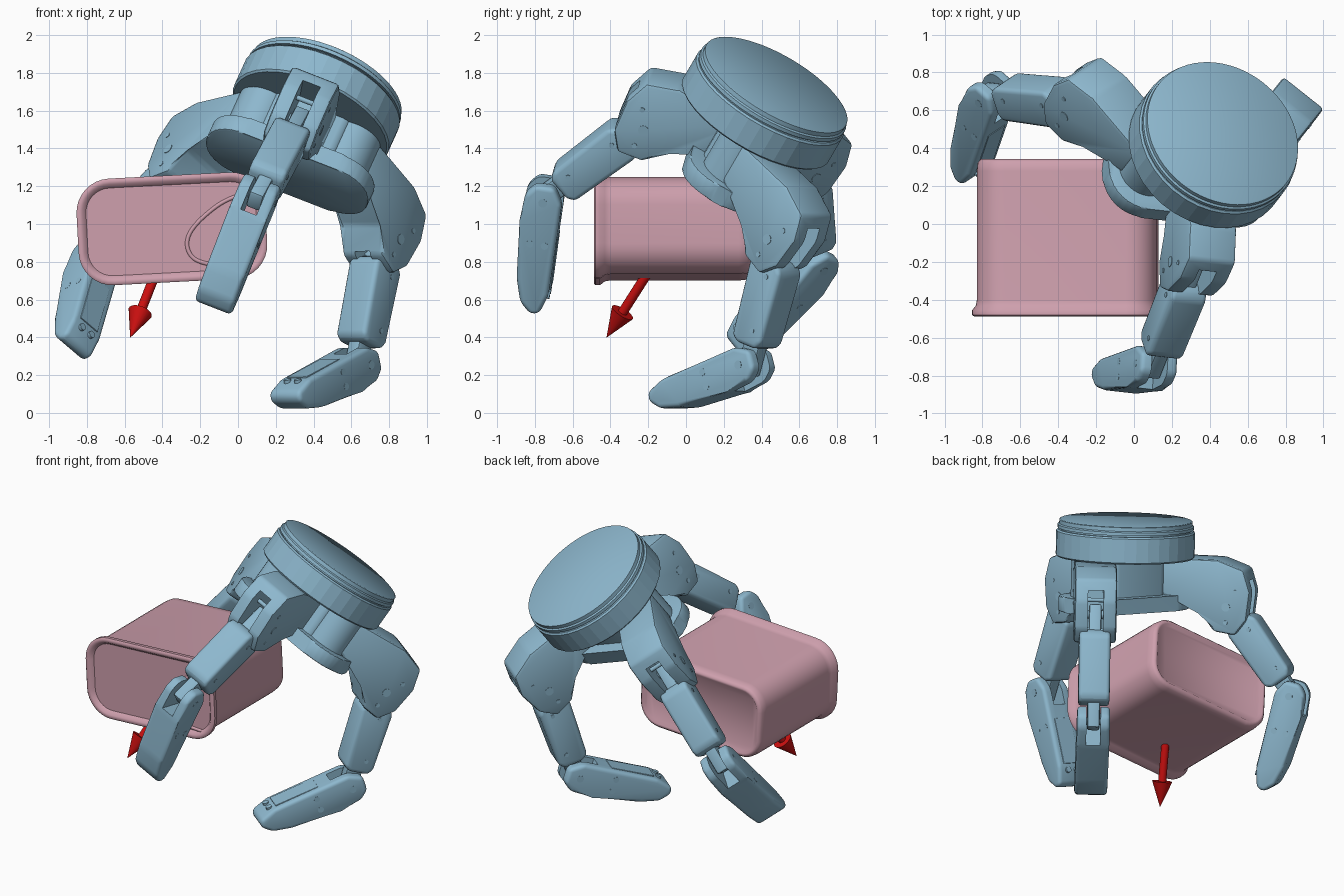
import bpy, bmesh, math
from mathutils import Matrix, Vector

if "Cube" in bpy.data.objects:
    bpy.data.objects.remove(bpy.data.objects["Cube"])


def material(name, rgb):
    m = bpy.data.materials.new(name)
    m.use_nodes = True
    m.diffuse_color = (*rgb, 1)
    m.node_tree.nodes["Principled BSDF"].inputs["Base Color"].default_value = (*rgb, 1)
    return m


BLUE = material("steel blue", (0.27, 0.48, 0.62))
PINK = material("dusty pink", (0.62, 0.35, 0.42))
RED = material("arrow red", (0.60, 0.005, 0.005))


def finish(name, bm, mat, matrix=Matrix(), smooth=None):
    bmesh.ops.recalc_face_normals(bm, faces=bm.faces)
    bm.transform(matrix)
    mesh = bpy.data.meshes.new(name)
    bm.to_mesh(mesh)
    bm.free()
    mesh.materials.append(mat)
    obj = bpy.data.objects.new(name, mesh)
    bpy.context.scene.collection.objects.link(obj)
    if smooth:
        bpy.ops.object.select_all(action="DESELECT")
        obj.select_set(True)
        bpy.context.view_layer.objects.active = obj
        bpy.ops.object.shade_smooth_by_angle(angle=math.radians(smooth))
    return obj


def loft(rings):
    """Skin a list of equal-length point rings and cap both ends."""
    bm = bmesh.new()
    rows = [[bm.verts.new(p) for p in ring] for ring in rings]
    for a, b in zip(rows, rows[1:]):
        for i in range(len(a)):
            j = (i + 1) % len(a)
            bm.faces.new((a[i], a[j], b[j], b[i]))
    bm.faces.new(rows[0])
    bm.faces.new(rows[-1])
    return bm


def lathe(name, steps, sides, mat, matrix, smooth=None):
    """Round part from (radius, height) steps."""
    ring = [2 * math.pi * i / sides for i in range(sides)]
    bm = loft([[(r * math.cos(a), r * math.sin(a), z) for a in ring] for r, z in steps])
    return finish(name, bm, mat, matrix, smooth)


def slab(profile, width, bevel, segments=2):
    """Profile extruded symmetrically along local z, with eased edges."""
    bm = loft([[(x, y, z) for x, y in profile] for z in (-width / 2, width / 2)])
    if bevel:
        bmesh.ops.bevel(bm, geom=list(bm.edges), offset=bevel, segments=segments,
                        profile=0.5, affect="EDGES", clamp_overlap=True)
    return bm


def box(x0, x1, y0, y1):
    return [(x0, y0), (x1, y0), (x1, y1), (x0, y1)]


def pocket(obj, profile, width, matrix):
    """Cut a slot through the middle of a part."""
    cutter = finish("cutter", slab(profile, width, 0), BLUE, matrix)
    cutter.hide_render = True
    mod = obj.modifiers.new("pocket", "BOOLEAN")
    mod.operation, mod.object, mod.solver = "DIFFERENCE", cutter, "EXACT"
    bpy.context.view_layer.objects.active = obj
    bpy.ops.object.modifier_apply(modifier="pocket")
    bpy.data.objects.remove(cutter)


def frame(origin, a, b):
    c = a.cross(b)
    return Matrix(((a.x, b.x, c.x, origin.x), (a.y, b.y, c.y, origin.y),
                   (a.z, b.z, c.z, origin.z), (0, 0, 0, 1)))


def rounded(w, h, r, steps=8):
    pts = []
    for k, (sx, sy) in enumerate(((1, 1), (-1, 1), (-1, -1), (1, -1))):
        for i in range(steps + 1):
            a = math.pi / 2 * (k + i / steps)
            pts.append((sx * (w / 2 - r) + r * math.cos(a), sy * (h / 2 - r) + r * math.sin(a)))
    return pts


# Hand axes: up is the palm axis, side is the long palm direction
up = Vector((0.365, 0.471, 0.803)).normalized()
side = Vector((0.927, -0.103, -0.36))
side = (side - up * side.dot(up)).normalized()
back = up.cross(side)
base = Vector((0.47, 0.48, 1.74)) - up * 0.24
palm = frame(base, side, back)

# Wrist drum with its grooved lid
lathe("wrist_drum", [(0.435, 0), (0.445, 0.01), (0.445, 0.165), (0.435, 0.175)], 36, BLUE, palm)
lathe("wrist_groove", [(0.42, 0.17), (0.42, 0.20)], 64, BLUE, palm, 30)
lathe("wrist_lid", [(0.437, 0.185), (0.437, 0.205), (0.427, 0.212), (0.427, 0.236), (0.42, 0.24)],
      64, BLUE, palm, 30)

# Palm plate, core and the two spread hubs
finish("palm_plate", slab(rounded(0.92, 0.46, 0.2), 0.1, 0.012), BLUE,
       palm @ Matrix.Translation((0, 0, -0.29)), 35)
finish("palm_core", slab(rounded(0.44, 0.32, 0.05, 3), 0.27, 0), BLUE,
       palm @ Matrix.Translation((0, 0, -0.125)), 35)
for sx, label in ((-1, "right"), (1, "left")):
    lathe(label + "_spread_hub", [(0.15, 0.01), (0.15, -0.27)], 32, BLUE,
          palm @ Matrix.Translation((sx * 0.25, 0, 0)), 35)

HOUSING = [(0.06, 0.0), (0.44, 0.0), (0.61, -0.06), (0.655, -0.2), (0.635, -0.38),
           (0.56, -0.48), (0.42, -0.46), (0.33, -0.33), (0.06, -0.23)]
DISTAL = [(-0.09, -0.05), (-0.09, 0.05), (-0.03, 0.1), (0.12, 0.11), (0.45, 0.085),
          (0.58, 0.05), (0.64, -0.01), (0.63, -0.06), (0.52, -0.095), (0.0, -0.1)]


def pins(name, matrix, spots, width):
    for i, (x, y, r) in enumerate(spots):
        lathe(f"{name}_pin_{i}", [(r, -width / 2), (r, width / 2)], 12, BLUE,
              matrix @ Matrix.Translation((x, y, 0)), 40)


def finger(name, pivot, out, upper, lower):
    """Three-part finger; upper and lower are link angles from straight down."""
    root = frame(pivot, out, up)
    housing = finish(name + "_housing", slab(HOUSING, 0.27, 0.02), BLUE, root, 35)
    pocket(housing, box(0.41, 0.8, -0.6, -0.13), 0.1, root)
    pins(name + "_housing", root, [(0.5, -0.30, 0.028), (0.56, -0.2, 0.014), (0.5, -0.4, 0.014)], 0.276)

    def link_frame(origin, angle):
        a = math.radians(angle)
        return frame(origin, out * math.sin(a) - up * math.cos(a),
                     out * math.cos(a) + up * math.sin(a))

    knee = pivot + out * 0.5 - up * 0.30
    link = link_frame(knee, upper)
    finish(name + "_upper_tongue", slab(box(-0.06, 0.75, -0.055, 0.055), 0.08, 0.015), BLUE, link, 35)
    body = [(0.11, -0.07), (0.15, -0.11), (0.56, -0.1), (0.59, -0.06),
            (0.59, 0.07), (0.55, 0.1), (0.16, 0.11), (0.11, 0.07)]
    finish(name + "_upper_link", slab(body, 0.2, 0.025, 3), BLUE, link, 35)
    pins(name + "_upper", link, [(0.2, 0.03, 0.014), (0.5, 0.03, 0.014)], 0.206)

    tip = link_frame(link @ Vector((0.7, 0, 0)), lower)
    distal = finish(name + "_fingertip", slab(DISTAL, 0.21, 0.04, 4), BLUE, tip, 40)
    pocket(distal, box(-0.2, 0.11, -0.2, 0.2), 0.09, tip)
    pins(name + "_tip", tip, [(0, 0, 0.024), (0.24, -0.04, 0.02), (0.24, 0.04, 0.02)], 0.212)
    # Gripping pad on the inner side with two screws
    pad = finish(name + "_pad", slab(box(0.2, 0.5, -0.102, -0.09), 0.13, 0.003), BLUE, tip)
    for z in (-0.035, 0.035):
        lathe(name + "_pad_screw", [(0.02, 0), (0.02, 0.02)], 10, BLUE,
              tip @ Matrix.Translation((0.54, -0.08, z)) @ Matrix.Rotation(math.pi / 2, 4, "X"), 40)


spread = math.radians(38)
finger("front_finger", base, -back, 22, -21)
for sx, label, upper, lower in ((-1, "right_finger", 37, -13), (1, "left_finger", 18.5, -35)):
    finger(label, base + side * 0.25 * sx,
           side * sx * math.sin(spread) + back * math.cos(spread), upper, lower)

# Held can: rolled front rim, recessed lid and softly rounded back
can = Matrix.Translation((-0.35, 0, 0.975)) @ Matrix.Rotation(math.radians(-3), 4, "Y")
can_steps = [(-0.46, 0.05), (-0.485, 0.03), (-0.488, 0.01), (-0.48, 0), (-0.455, 0), (-0.43, 0.02),
             (-0.4, 0.025), (0.28, 0.025), (0.325, 0.03), (0.342, 0.045), (0.342, 0.06), (0.33, 0.075)]
rings = [[(x, y, z) for x, z in rounded(1.0 - 2 * d, 0.565 - 2 * d, 0.18 - d)] for y, d in can_steps]
finish("can", loft(rings), PINK, can, 50)

# Crease pressed into the can lid
curve = bpy.data.curves.new("can_crease", "CURVE")
curve.dimensions, curve.bevel_depth, curve.bevel_resolution = "3D", 0.012, 1
line = curve.splines.new("NURBS")
path = [(0.07, 1.17), (-0.05, 1.14), (-0.14, 1.08), (-0.28, 0.95), (-0.27, 0.83), (-0.19, 0.78), (0.04, 0.77)]
line.points.add(len(path) - 1)
for p, (x, z) in zip(line.points, path):
    p.co = (x, -0.46, z, 1)
line.use_endpoint_u = True
curve.materials.append(PINK)
bpy.context.scene.collection.objects.link(bpy.data.objects.new("can_crease", curve))

# Arrow from the can's centre
tip_point = Vector((-0.57, -0.42, 0.40))
heading = Vector((-0.317, -0.51, -0.80)).normalized()
aim = Matrix.Translation(tip_point) @ heading.to_track_quat("Z", "Y").to_matrix().to_4x4()
lathe("arrow_shaft", [(0.026, -0.75), (0.026, -0.15)], 16, RED, aim, 40)
lathe("arrow_head", [(0.065, -0.165), (0.001, 0)], 20, RED, aim, 40)
